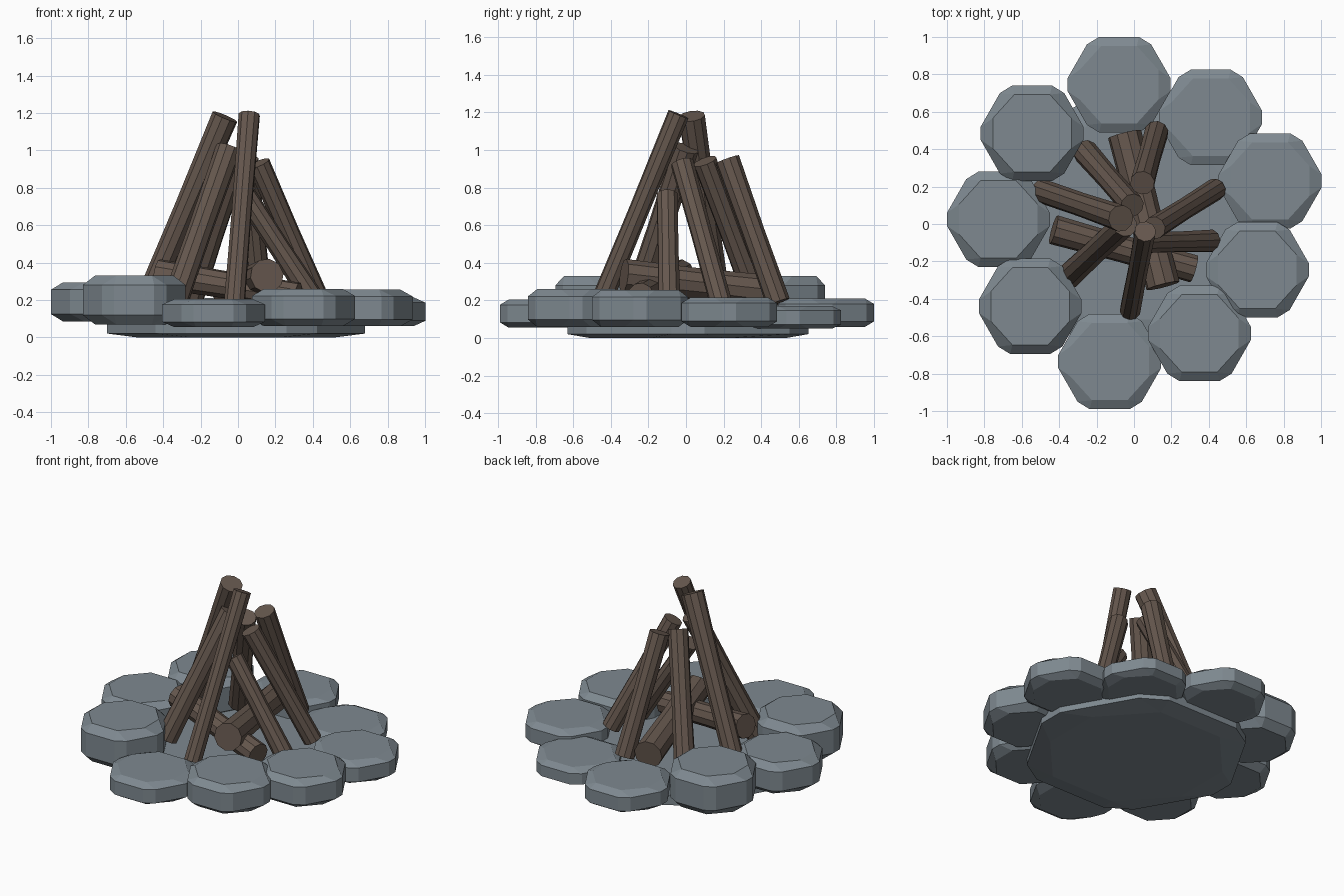
import bpy, bmesh
from mathutils import Vector

if "Cube" in bpy.data.objects:
    bpy.data.objects.remove(bpy.data.objects["Cube"])


def material(name, rgb):
    m = bpy.data.materials.new(name)
    m.diffuse_color = (*rgb, 1)
    m.use_nodes = True
    m.node_tree.nodes["Principled BSDF"].inputs["Base Color"].default_value = m.diffuse_color
    return m


STONE = material("stone_grey", (0.21, 0.25, 0.28))
WOOD = material("bark_brown", (0.13, 0.095, 0.075))


def loft(name, rings, mat):
    """Skin a stack of equal-length rings, cap both ends, merge repeated corners."""
    bm = bmesh.new()
    loops = [[bm.verts.new(p) for p in r] for r in rings]
    n = len(loops[0])
    for a, b in zip(loops, loops[1:]):
        for i in range(n):
            j = (i + 1) % n
            bm.faces.new((a[i], a[j], b[j], b[i]))
    bm.faces.new(loops[0][::-1])
    bm.faces.new(loops[-1])
    bmesh.ops.remove_doubles(bm, verts=bm.verts, dist=0.0005)
    bmesh.ops.recalc_face_normals(bm, faces=bm.faces)
    me = bpy.data.meshes.new(name)
    bm.to_mesh(me)
    bm.free()
    me.materials.append(mat)
    ob = bpy.data.objects.new(name, me)
    bpy.context.collection.objects.link(ob)
    return ob


# Quarter outlines, mirrored into full rings: clipped hexagon and its inset octagon
OUTER = [(.275, .035), (.172, .215), (.107, .255)]
INNER = [(.210, .080), (.095, .207), (.095, .207)]


def ring(quarter, cx, cy, z, s):
    q = quarter
    pts = q + [(-x, y) for x, y in q[::-1]] + [(-x, -y) for x, y in q] + [(x, -y) for x, y in q[::-1]]
    return [(cx + x * s, cy + y * s, z) for x, y in pts]


def stone(name, cx, cy, z0, z1, s=1.0):
    c = (z1 - z0) * 0.19
    loft(name, [ring(INNER, cx, cy, z0, s), ring(OUTER, cx, cy, z0 + c, s),
                ring(OUTER, cx, cy, z1 - c, s), ring(INNER, cx, cy, z1, s)], STONE)


# Ground slab
stone("base_slab", -.01, .01, 0, .11, 2.51)

# Ring of stones: x, y, bottom, top
for i, s in enumerate([
        (-.08, .745, .06, .21), (.41, .57, .05, .17), (.728, .23, .06, .215),
        (.66, -.245, .06, .255), (.35, -.585, .06, .26), (-.13, -.735, .055, .205),
        (-.555, -.44, .07, .33), (-.725, .025, .085, .295), (-.545, .485, .07, .33)]):
    stone(f"ring_stone_{i + 1}", *s)


def log(name, a, b, r0, r1):
    """Ten-sided log, slightly waisted in the middle."""
    import math
    a, b = Vector(a), Vector(b)
    d = (b - a).normalized()
    u = d.orthogonal().normalized()
    v = d.cross(u)
    rings = []
    for t, r in ((0, r0), (.5, (r0 + r1) * .47), (1, r1)):
        rings.append([a.lerp(b, t) + (u * math.cos(k * math.tau / 10) + v * math.sin(k * math.tau / 10)) * r
                      for k in range(10)])
    loft(name, rings, WOOD)


# Leaning logs
for i, l in enumerate([
        ((-.02, -.46, .17), (.06, -.04, 1.19), .057, .058),
        ((-.49, .175, .19), (-.07, .03, 1.18), .065, .072),
        ((-.345, -.275, .17), (-.05, 0, 1.01), .07, .07),
        ((.435, .185, .19), (.11, -.02, .93), .06, .062),
        ((.12, .49, .19), (.045, .22, .95), .065, .066),
        ((-.26, .385, .18), (-.01, .10, .94), .068, .065),
        ((.41, -.09, .19), (.04, -.10, .76), .062, .058)]):
    log(f"leaning_log_{i + 1}", *l)

# Lying logs
log("lying_log_1", (.155, -.33, .33), (-.05, .48, .24), .092, .092)
log("lying_log_2", (-.43, -.03, .34), (.32, -.24, .22), .08, .075)
